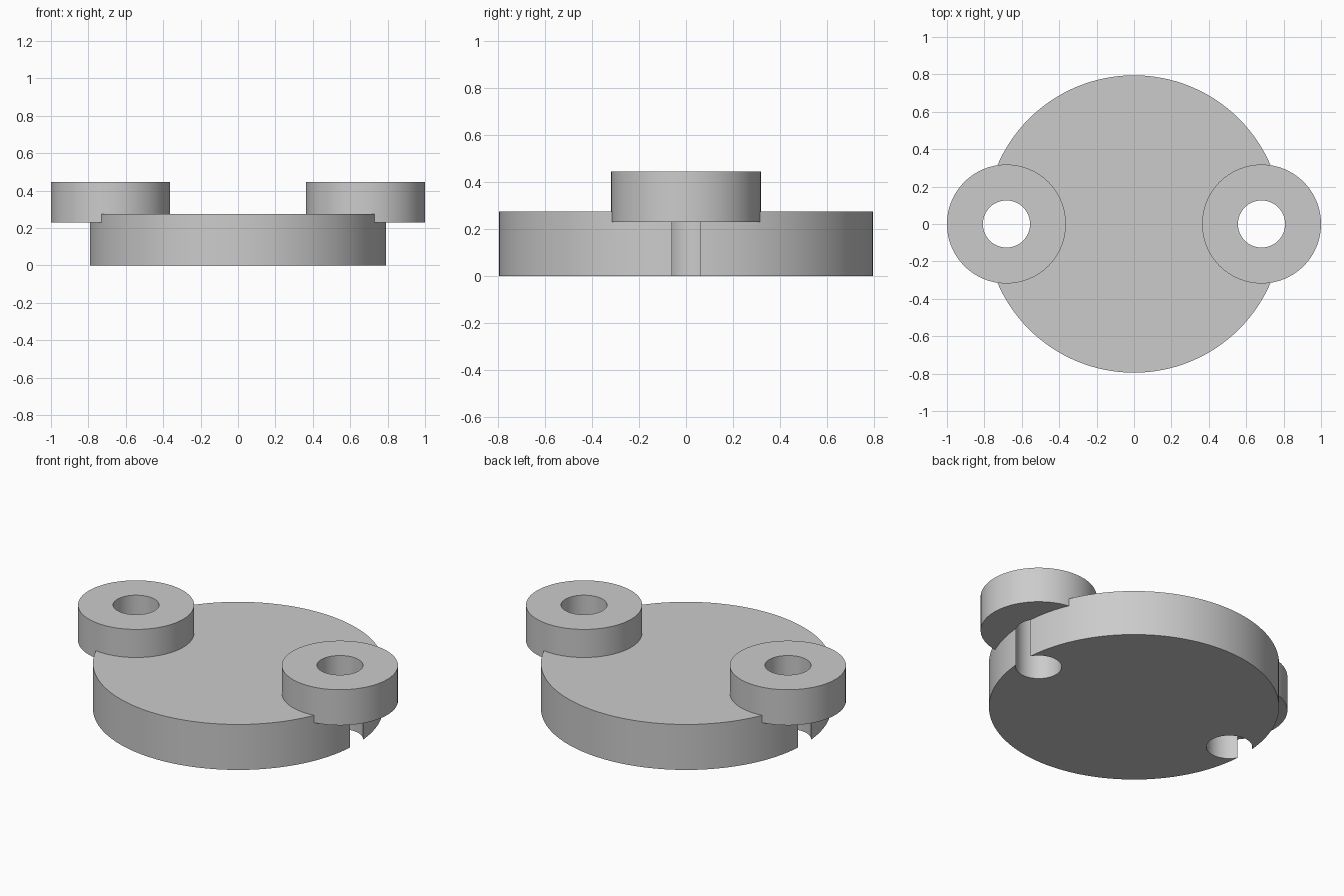
import bpy
import math

cube = bpy.data.objects.get("Cube")
if cube:
    bpy.data.objects.remove(cube, do_unlink=True)

DISC_R, DISC_TOP = 0.795, 0.275
BOSS_X, BOSS_R, HOLE_R = 0.682, 0.318, 0.126
BOSS_BOTTOM, BOSS_TOP = 0.23, 0.445

grey = bpy.data.materials.new("plain_grey")
grey.use_nodes = True
colour = (0.6, 0.6, 0.6, 1)
grey.diffuse_color = colour
grey.node_tree.nodes["Principled BSDF"].inputs["Base Color"].default_value = colour


def cylinder(name, x, radius, bottom, top, sides=96):
    bpy.ops.mesh.primitive_cylinder_add(
        vertices=sides, radius=radius, depth=top - bottom,
        location=(x, 0, (bottom + top) / 2))
    obj = bpy.context.object
    obj.name = name
    obj.data.materials.append(grey)
    return obj


def combine(target, tool, operation):
    mod = target.modifiers.new(operation.lower(), "BOOLEAN")
    mod.operation = operation
    mod.solver = "EXACT"
    mod.object = tool
    bpy.context.view_layer.objects.active = target
    bpy.ops.object.modifier_apply(modifier=mod.name)
    bpy.data.objects.remove(tool, do_unlink=True)


# Round base plate
body = cylinder("flange_body", 0, DISC_R, 0, DISC_TOP, 128)

# Raised bosses overlapping the rim on both sides
for side in (-1, 1):
    boss = cylinder("boss", side * BOSS_X, BOSS_R, BOSS_BOTTOM, BOSS_TOP)
    combine(body, boss, "UNION")

# Through holes that break out of the rim below each boss
for side in (-1, 1):
    hole = cylinder("hole_cutter", side * BOSS_X, HOLE_R, -0.1, BOSS_TOP + 0.1, 64)
    combine(body, hole, "DIFFERENCE")

# Smooth curved walls with crisp edges
bpy.ops.object.select_all(action="DESELECT")
body.select_set(True)
bpy.context.view_layer.objects.active = body
bpy.ops.object.shade_smooth_by_angle(angle=math.radians(30))
